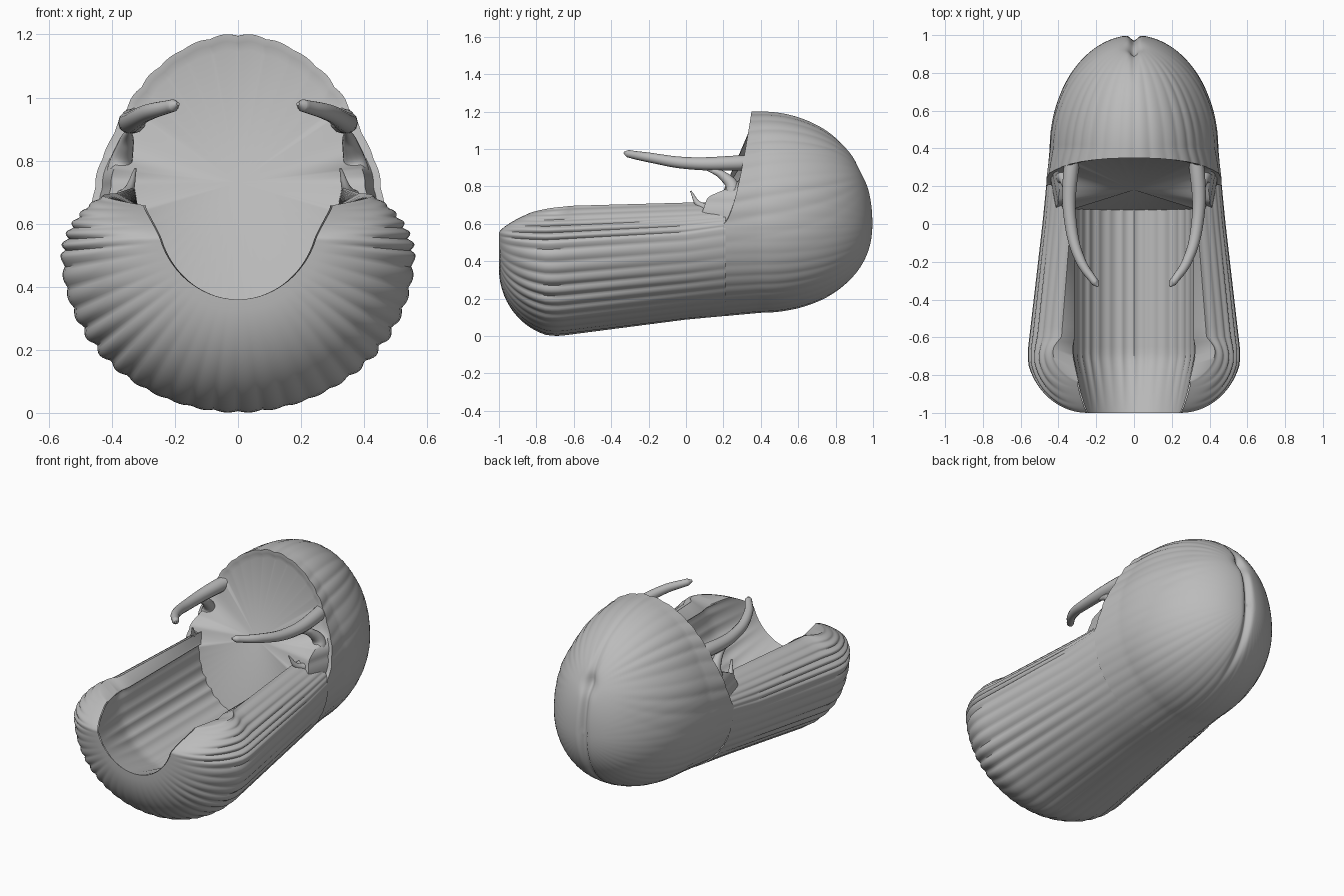
import bpy, bmesh, math
from math import sin, cos, pi, exp, atan2, sqrt

if "Cube" in bpy.data.objects:
    bpy.data.objects.remove(bpy.data.objects["Cube"])

grey = bpy.data.materials.new("plain_grey")
grey.use_nodes = True
TONE = (0.5, 0.5, 0.5, 1)
grey.diffuse_color = TONE
grey.node_tree.nodes["Principled BSDF"].inputs["Base Color"].default_value = TONE


def lerp(a, b, f):
    return a + (b - a) * f


def scallop(angle, lobes):
    """Rounded strand ridges of uneven height, centred on zero."""
    return (abs(sin(angle * lobes / 2)) - 0.6) * (0.8 + 0.3 * cos(angle * 7))


def section(y):
    """Half width, bottom, centre height and rim height of the hair at y."""
    keys = [(-0.65, (0.555, 0.005, 0.50, 0.27)), (0.0, (0.483, 0.088, 0.54, 0.24)),
            (0.4, (0.445, 0.125, 0.60, 0.16))]
    (y0, a), (y1, b) = keys[:2] if y < 0 else keys[1:]
    f = min(1, max(-0.15, (y - y0) / (y1 - y0)))
    return [lerp(p, q, f) for p, q in zip(a, b)]


def loft(name, rings, caps=()):
    """Skin a list of closed rings; caps lists (ring index, apex point)."""
    bm = bmesh.new()
    rows = [[bm.verts.new(p) for p in r] for r in rings]
    n = len(rows[0])
    for a, b in zip(rows, rows[1:]):
        for i in range(n):
            j = (i + 1) % n
            bm.faces.new((a[i], a[j], b[j], b[i]))
    for index, apex in caps:
        tip = bm.verts.new(apex)
        row = rows[index]
        for i in range(n):
            bm.faces.new((row[i], row[(i + 1) % n], tip))
    bmesh.ops.recalc_face_normals(bm, faces=bm.faces)
    mesh = bpy.data.meshes.new(name)
    bm.to_mesh(mesh)
    bm.free()
    obj = bpy.data.objects.new(name, mesh)
    bpy.context.collection.objects.link(obj)
    finish(obj)


def finish(obj):
    obj.data.materials.append(grey)
    bpy.ops.object.select_all(action='DESELECT')
    obj.select_set(True)
    bpy.context.view_layer.objects.active = obj
    bpy.ops.object.shade_smooth_by_angle(angle=math.radians(50))


# Long hair: a thick ribbed trough, rounded at the front lip
def trough_ring(y):
    w, zb, zc, h = section(y)
    u = min(1, max(0, (-0.65 - y) / 0.35))
    full = sqrt(max(0, 1 - u * u))
    amp = lerp(0.04, 0.008, min(1, max(0, (y + 1) / 1.2)))
    ring = []
    end = math.radians(136)
    for i in range(241):
        t = lerp(-end, end, i / 240)
        k = 1 + amp * scallop(t, 46) * (0.3 + 0.7 * min(1, abs(t)))
        depth = zc - zb if cos(t) > 0 else h
        ox, oz = w * sin(t) * k, zc - depth * cos(t) * k
        s = t * 100 / 136
        lx, lz = 0.26 * sin(s), 0.64 - (0.28 if cos(s) > 0 else 0.1) * cos(s)
        ring.append((lerp(lx, ox, full), y, lerp(lz, oz, full)))
    inner = min(1, (y + 1) / 0.3)
    for i in range(121):
        t = lerp(end, -end, i / 120) * 100 / 136
        k = 1 + 0.03 * inner * scallop(t, 30)
        depth = lerp(0.28, 0.36, inner) if cos(t) > 0 else 0.1
        ring.append((lerp(0.255, 0.32, inner) * sin(t) * k, y,
                     0.64 - depth * cos(t) * k))
    # the upper corners of the lip roll back and flare
    front = max(0, (-0.6 - y) / 0.4)
    roll = [0.17 * front * (max(0, z - 0.55) / 0.11) ** 1.5 for _, _, z in ring]
    return [(x * (1 + r), yy + r, z) for (x, yy, z), r in zip(ring, roll)]


front_ys = [-0.65 - 0.35 * sin(pi / 2 * (1 - i / 16)) for i in range(16)]
back_ys = [lerp(-0.65, 0.21, i / 16) for i in range(17)]
loft("long_hair", [trough_ring(y) for y in front_ys + back_ys])


# Head: egg-shaped hair cap with strands meeting at the crown
def head_ring(y, shrink):
    w, zb, _, _ = section(min(y, 0.4))
    zc = 0.6
    ring = []
    for i in range(320):
        t = 2 * pi * i / 320
        depth = zc - zb if cos(t) > 0 else 0.6
        x, z = w * sin(t) * shrink, zc - depth * cos(t) * shrink ** 0.9
        line = lerp(0.76, 0.86, (y - 0.2) / 0.73)
        psi = atan2(x, z - line)
        fade = 1 / (1 + exp((abs(psi) - 1.9) * 5))
        k = 0.016 * scallop(psi, 30) * fade * min(1, shrink * 1.5)
        k += 0.005 * scallop(t, 46) * (1 - fade) * shrink
        # the fringe sits a little inside the hair swept back below it
        k -= 0.035 * sin(psi) ** 2 / (1 + exp((abs(psi) - 1.4) * 16)) * shrink
        x, z = x * (1 + k), z + (z - line) * k
        # slanted fringe edge, parting groove and crown dimple
        slant = 0.15 * (max(0, z - 0.6) / 0.6) ** 0.6 * max(0, (0.4 - y) / 0.2)
        groove = 0.03 * exp(-(x / 0.022) ** 2) * max(0, (y - 0.75) / 0.25)
        crown = 0.025 * exp(-(x * x + (z - 0.88) ** 2) / 0.002) * (y > 0.7)
        ring.append((x, y + slant - groove - crown, z))
    return ring


rings = [head_ring(lerp(0.2, 0.4, i / 8), 1) for i in range(8)]
for i in range(48):
    a = pi / 2 * i / 48
    rings.append(head_ring(0.4 + 0.6 * sin(a), cos(a)))

# Inner face: a fringe thickness, then a creased fan to one point
HUB = (0, 0.18, 0.73)


def inset_ring(scale):
    return [(x * scale, y, HUB[2] + (z - HUB[2]) * scale) for x, y, z in rings[0]]


def fan_ring(scale):
    """Lower panel leans forward, side ridges jut out, upper panel stays back."""
    ring = []
    for x, y, z in inset_ring(scale):
        ridge = 0.15 * exp(-(max(0, z - HUB[2]) / 0.06) ** 2)
        ring.append((x, y - ridge + (0.01 if z > 0.95 else 0), z))
    return ring


loft("head_hair", [fan_ring(0.89), inset_ring(0.95)] + rings,
     caps=[(0, HUB), (-1, (0, 0.97, 0.6))])


# Loose locks: tapered tubes, mirrored to both sides
def lock(name, points):
    for side, sign in (("left", 1), ("right", -1)):
        curve = bpy.data.curves.new(f"{side}_{name}", 'CURVE')
        curve.dimensions = '3D'
        curve.bevel_depth = 1
        curve.bevel_resolution = 4
        curve.use_fill_caps = True
        spline = curve.splines.new('BEZIER')
        spline.bezier_points.add(len(points) - 1)
        for p, (x, y, z, r) in zip(spline.bezier_points, points):
            p.co = (sign * x, y, z)
            p.radius = r
            p.handle_left_type = p.handle_right_type = 'AUTO'
        obj = bpy.data.objects.new(curve.name, curve)
        bpy.context.collection.objects.link(obj)
        bpy.ops.object.select_all(action='DESELECT')
        obj.select_set(True)
        bpy.context.view_layer.objects.active = obj
        bpy.ops.object.convert(target='MESH')
        finish(bpy.context.view_layer.objects.active)


lock("front_lock", [(0.29, 0.5, 0.94, 0.04), (0.335, 0.27, 0.925, 0.04),
                    (0.335, 0.0, 0.925, 0.032), (0.28, -0.2, 0.955, 0.026),
                    (0.205, -0.31, 0.975, 0.02), (0.19, -0.33, 0.98, 0.006)])
lock("temple_curl", [(0.345, 0.11, 0.895, 0.008), (0.355, 0.2, 0.855, 0.025),
                     (0.375, 0.25, 0.775, 0.04), (0.385, 0.17, 0.695, 0.03),
                     (0.35, 0.075, 0.70, 0.018), (0.325, 0.025, 0.775, 0.004)])
